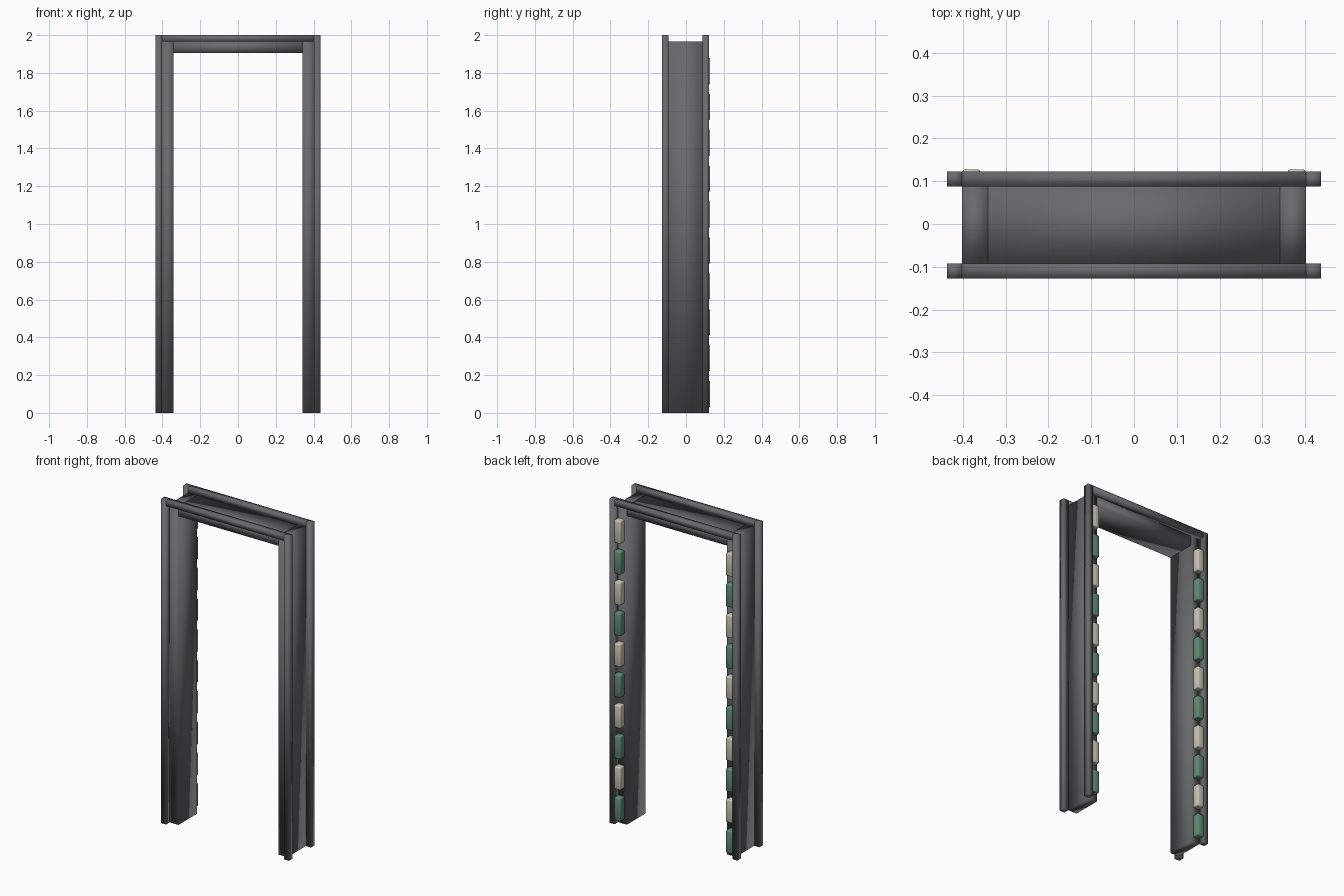
import bpy
import bmesh
from mathutils import Vector

cube = bpy.data.objects.get("Cube")
if cube:
    bpy.data.objects.remove(cube, do_unlink=True)


def material(name, rgb):
    m = bpy.data.materials.new(name)
    m.use_nodes = True
    m.diffuse_color = (*rgb, 1)
    bsdf = next(n for n in m.node_tree.nodes if n.type == 'BSDF_PRINCIPLED')
    bsdf.inputs["Base Color"].default_value = (*rgb, 1)
    bsdf.inputs["Roughness"].default_value = 0.6
    return m


GREY = material("dark grey metal", (0.14, 0.143, 0.15))
CREAM = material("cream lamp", (0.60, 0.56, 0.46))
GREEN = material("green lamp", (0.12, 0.26, 0.18))


def block(name, lo, hi, mat, bevel=0.0):
    """Smooth-shaded box between two corners, optionally with rounded edges."""
    lo, hi = Vector(lo), Vector(hi)
    bm = bmesh.new()
    bmesh.ops.create_cube(bm, size=1)
    bmesh.ops.scale(bm, vec=hi - lo, verts=bm.verts)
    if bevel:
        bmesh.ops.bevel(bm, geom=bm.edges[:], offset=bevel, segments=2,
                        profile=0.5, affect='EDGES')
    for f in bm.faces:
        f.smooth = True
    mesh = bpy.data.meshes.new(name)
    bm.to_mesh(mesh)
    bm.free()
    mesh.materials.append(mat)
    obj = bpy.data.objects.new(name, mesh)
    obj.location = (lo + hi) / 2
    bpy.context.collection.objects.link(obj)
    return obj


INNER, JAMB, OUTER = 0.342, 0.402, 0.437   # half widths
FRONT, BACK = -0.092, 0.088                # depth of the main frame
TRIM = 0.035
TOP = 2.0
HEAD = TOP - TRIM

# Header beam between the jambs
block("header_beam", (-INNER, FRONT, HEAD - 0.06), (INNER, BACK, HEAD), GREY)

# Front and back trim rails across the top
trims = (("front", FRONT - TRIM, FRONT), ("back", BACK, BACK + TRIM))
for face, y0, y1 in trims:
    block(face + "_top_trim", (-JAMB, y0, HEAD), (JAMB, y1, TOP), GREY)

for side, s in (("left", 1), ("right", -1)):
    # Jamb
    x0, x1 = sorted((s * INNER, s * JAMB))
    block(side + "_jamb", (x0, FRONT, 0), (x1, BACK, HEAD), GREY)

    # Vertical trim strips on the outer corners
    x0, x1 = sorted((s * JAMB, s * OUTER))
    for face, y0, y1 in trims:
        block(f"{side}_{face}_trim", (x0, y0, 0), (x1, y1, TOP), GREY)

    # Row of alternating lamps on the back of the jamb
    x0, x1 = sorted((s * (JAMB - 0.043), s * JAMB))
    for i in range(10):
        z = 0.10 + 0.19 * i
        block(f"{side}_lamp_{i + 1}", (x0, BACK - 0.005, z - 0.07),
              (x1, BACK + 0.04, z + 0.07), CREAM if i % 2 else GREEN, 0.007)
